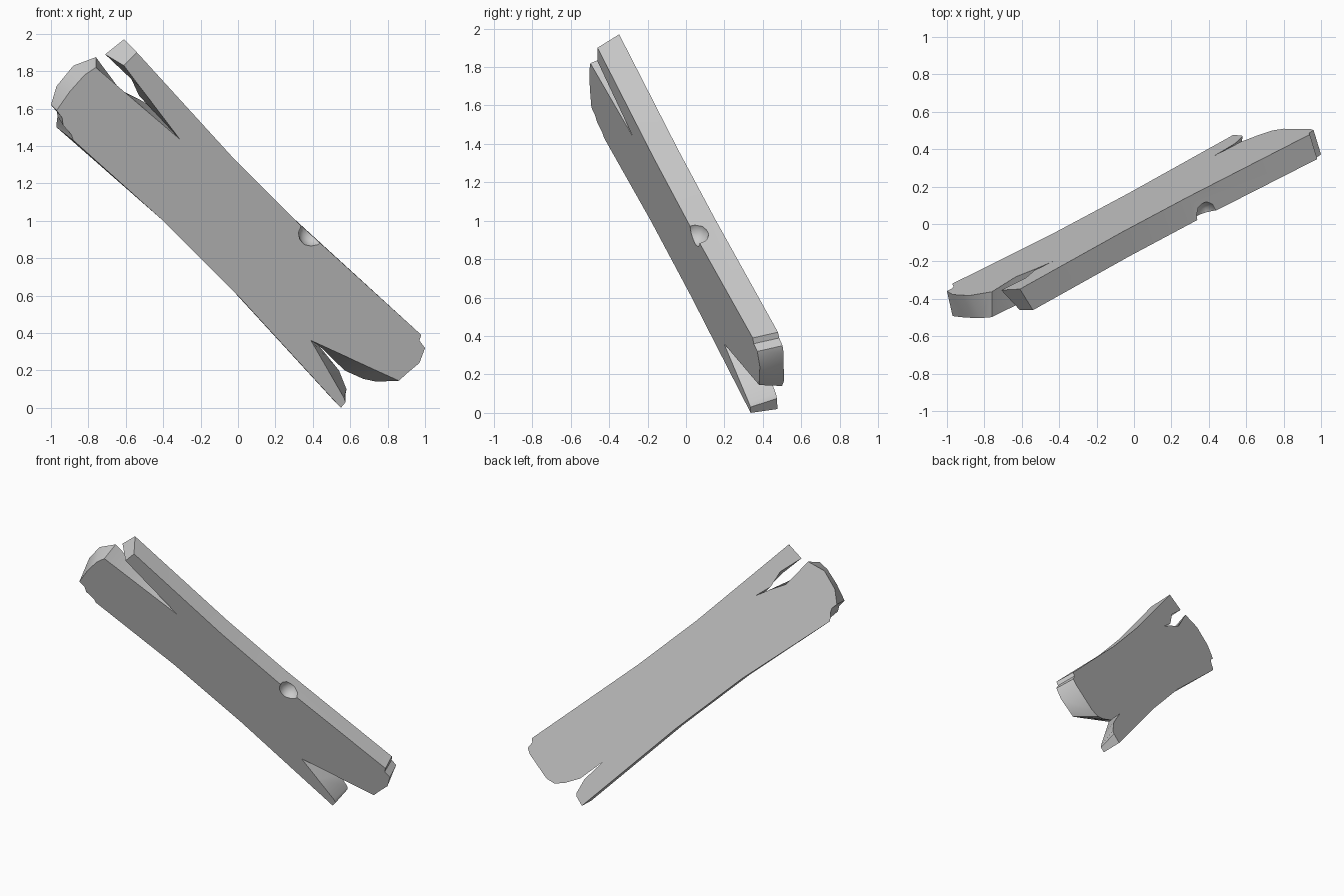
import bpy, bmesh
from mathutils import Vector

if "Cube" in bpy.data.objects:
    bpy.data.objects.remove(bpy.data.objects["Cube"])

# Split plank outline: (front x, front z, back x, back z), clockwise from the top
OUTLINE = [
    (-.54, 1.90, -.61, 1.97), (-.02, 1.33, -.06, 1.37), (.32, .99, .29, 1.02),
    # rounded lower end
    (.98, .39, .94, .42), (.97, .36, .935, .39), (1, .32, .96, .35),
    (.97, .24, .94, .31), (.91, .19, .80, .165), (.86, .145, .74, .14),
    # lower split and splinter tip
    (.75, .195, .67, .155), (.60, .264, .57, .20), (.39, .36, .43, .336),
    (.48, .204, .54, .20), (.567, .053, .58, .10), (.575, .03, .575, .075),
    (.55, 0, .53, .02),
    # lower long edge
    (0, .60, -.03, .63), (-.40, 1, -.43, 1.03),
    # ragged upper end
    (-.88, 1.43, -.97, 1.50), (-.89, 1.46, -.97, 1.52), (-.935, 1.51, -.965, 1.56),
    (-.94, 1.55, -.97, 1.59), (-.97, 1.59, -1, 1.62), (-.90, 1.69, -.97, 1.72),
    (-.82, 1.78, -.88, 1.83), (-.76, 1.82, -.76, 1.875),
    # upper split
    (-.60, 1.683, -.63, 1.70), (-.46, 1.563, -.52, 1.645), (-.31, 1.435, -.43, 1.59),
    (-.46, 1.632, -.53, 1.67), (-.52, 1.71, -.58, 1.78), (-.61, 1.83, -.71, 1.89),
]


def on_board(x, z, depth=0.0):
    """Point on the leaning plane of the board."""
    return Vector((x, .19 + .2666 * (x - z) + depth, z))


def make_object(name, bm):
    mesh = bpy.data.meshes.new(name)
    bm.to_mesh(mesh)
    bm.free()
    ob = bpy.data.objects.new(name, mesh)
    bpy.context.collection.objects.link(ob)
    return ob


# Plank body
bm = bmesh.new()
front = [bm.verts.new(on_board(a, b)) for a, b, c, d in OUTLINE]
back = [bm.verts.new(on_board(c, d, .15)) for a, b, c, d in OUTLINE]
bm.faces.new(front)
bm.faces.new(back)
n = len(front)
for i in range(n):
    j = (i + 1) % n
    bm.faces.new((front[i], front[j], back[j], back[i]))
bmesh.ops.recalc_face_normals(bm, faces=bm.faces)
plank = make_object("split_plank", bm)

# Chip knocked out of the upper front edge
bm = bmesh.new()
bmesh.ops.create_icosphere(bm, subdivisions=2, radius=.075)
bmesh.ops.translate(bm, verts=bm.verts, vec=on_board(.395, .935))
cutter = make_object("chip_cutter", bm)
cutter.hide_render = True

bpy.context.view_layer.objects.active = plank
plank.select_set(True)
mod = plank.modifiers.new("chip", 'BOOLEAN')
mod.object = cutter
mod.solver = 'EXACT'
bpy.ops.object.modifier_apply(modifier=mod.name)
bpy.data.objects.remove(cutter)
bpy.ops.object.shade_smooth_by_angle(angle=.5)
